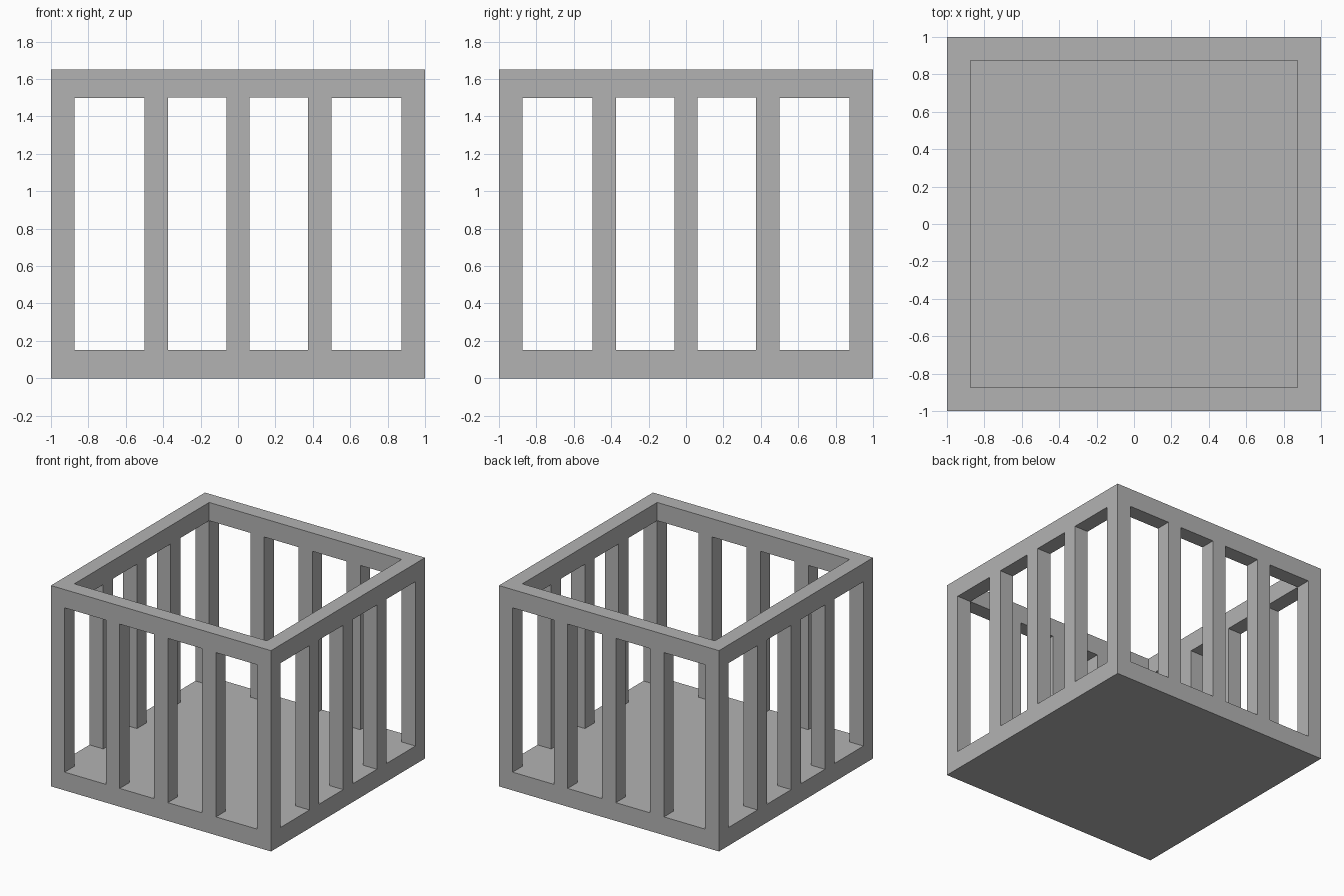
import bpy
import bmesh
import math
from mathutils import Vector

WIDTH, HEIGHT = 2.0, 1.65
BAR = 0.125      # thickness of walls, posts and bars
RAIL = 0.15      # height of the floor slab and the top rim

if "Cube" in bpy.data.objects:
    bpy.data.objects.remove(bpy.data.objects["Cube"], do_unlink=True)

grey = bpy.data.materials.new("plain grey")
grey.use_nodes = True
grey.diffuse_color = (0.45, 0.45, 0.45, 1)
grey.node_tree.nodes["Principled BSDF"].inputs["Base Color"].default_value = grey.diffuse_color


def box(name, low, high):
    """Axis-aligned box between two corners."""
    low, high = Vector(low), Vector(high)
    bpy.ops.mesh.primitive_cube_add(size=1, location=(low + high) / 2)
    obj = bpy.context.object
    obj.name = name
    obj.scale = high - low
    bpy.ops.object.transform_apply(location=True, rotation=False, scale=True)
    obj.data.materials.append(grey)
    return obj


def cut(target, cutter):
    """Subtract the cutter from the target, then discard it."""
    mod = target.modifiers.new("cut", "BOOLEAN")
    mod.operation, mod.solver, mod.object = "DIFFERENCE", "EXACT", cutter
    bpy.context.view_layer.objects.active = target
    bpy.ops.object.modifier_apply(modifier=mod.name)
    bpy.data.objects.remove(cutter, do_unlink=True)


# Solid block hollowed out from above, leaving walls and floor
half = WIDTH / 2
inner = half - BAR
frame = box("open_crate_frame", (-half, -half, 0), (half, half, HEIGHT))
cut(frame, box("hollow_cutter", (-inner, -inner, RAIL), (inner, inner, HEIGHT + 1)))

# Window openings between the corner posts and three bars, through both wall pairs
bars = [-0.4375, 0, 0.4375]
starts = [-inner] + [b + BAR / 2 for b in bars]
ends = [b - BAR / 2 for b in bars] + [inner]
top = HEIGHT - RAIL
for a, b in zip(starts, ends):
    cut(frame, box("window_cutter", (a, -WIDTH, RAIL), (b, WIDTH, top)))
    cut(frame, box("window_cutter", (-WIDTH, a, RAIL), (WIDTH, b, top)))

# Merge leftover flat seams
bm = bmesh.new()
bm.from_mesh(frame.data)
bmesh.ops.remove_doubles(bm, verts=bm.verts, dist=0.0001)
bmesh.ops.dissolve_limit(bm, angle_limit=math.radians(1), verts=bm.verts, edges=bm.edges)
bm.to_mesh(frame.data)
bm.free()
